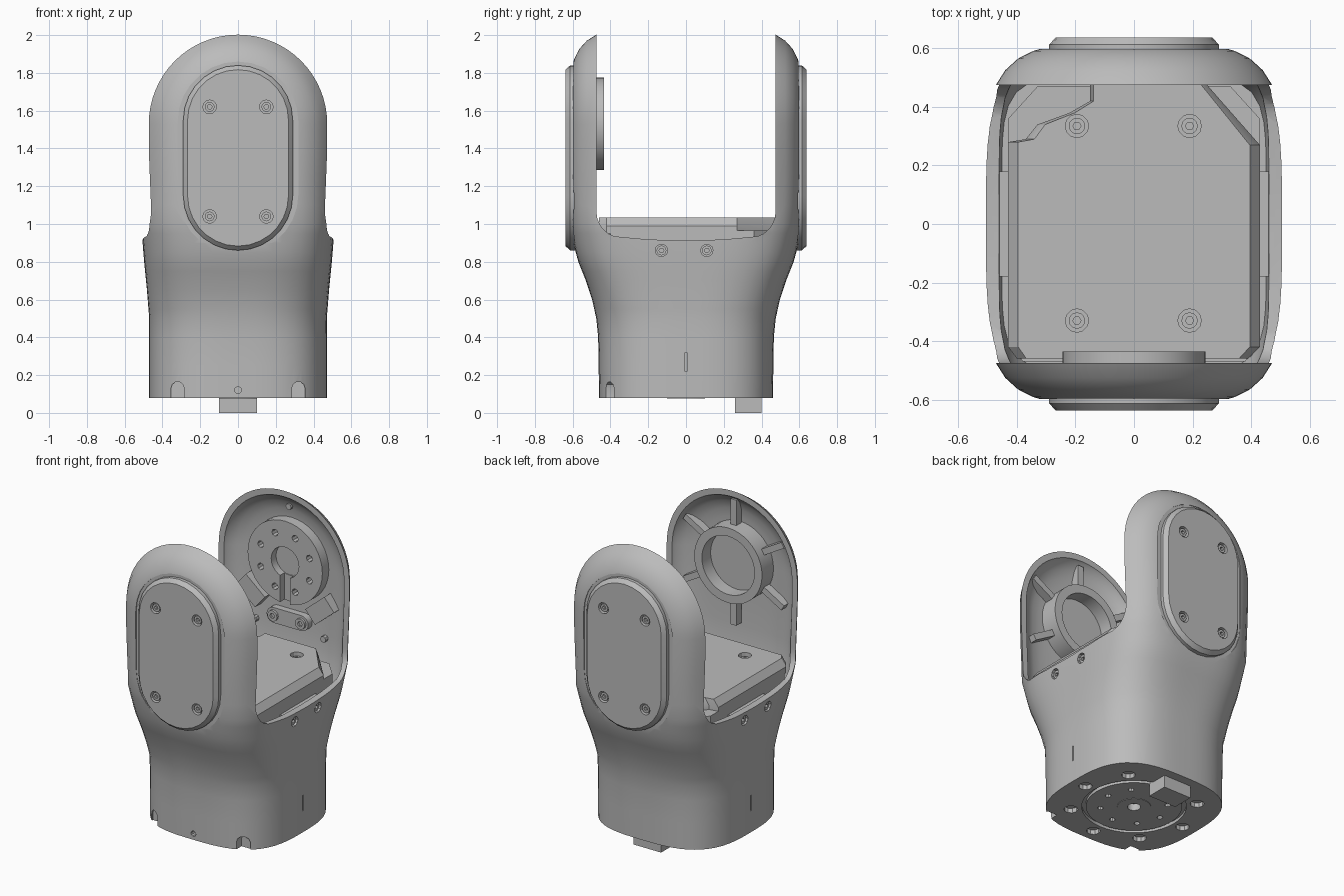
import bpy, bmesh
from math import sin, cos, pi, radians

cube = bpy.data.objects.get("Cube")
if cube:
    bpy.data.objects.remove(cube)

grey = bpy.data.materials.new("plain grey")
grey.use_nodes = True
tone = (0.5, 0.5, 0.5, 1)
grey.diffuse_color = tone
grey.node_tree.nodes["Principled BSDF"].inputs["Base Color"].default_value = tone


def loft(name, rings, cap_end=True):
    """Skin a list of equal rings; a folded last ring is welded shut instead of capped."""
    bm = bmesh.new()
    loops = [[bm.verts.new(p) for p in ring] for ring in rings]
    n = len(loops[0])
    for a, b in zip(loops, loops[1:]):
        for i in range(n):
            bm.faces.new((a[i], a[(i + 1) % n], b[(i + 1) % n], b[i]))
    bm.faces.new(loops[0])
    if cap_end:
        bm.faces.new(loops[-1])
    bmesh.ops.remove_doubles(bm, verts=bm.verts, dist=1e-5)
    bmesh.ops.recalc_face_normals(bm, faces=bm.faces)
    me = bpy.data.meshes.new(name)
    bm.to_mesh(me)
    bm.free()
    me.materials.append(grey)
    ob = bpy.data.objects.new(name, me)
    bpy.context.collection.objects.link(ob)
    return ob


def prism(name, pts, axis, lo, hi):
    """Extrude a flat outline along one axis."""
    place = {"x": lambda u, v, w: (w, u, v),
             "y": lambda u, v, w: (u, w, v),
             "z": lambda u, v, w: (u, v, w)}[axis]
    return loft(name, [[place(u, v, w) for u, v in pts] for w in (lo, hi)])


def circle(u, v, r, n=16):
    return [(u + r * cos(2 * pi * i / n), v + r * sin(2 * pi * i / n)) for i in range(n)]


def box(u0, u1, v0, v1):
    return [(u0, v0), (u1, v0), (u1, v1), (u0, v1)]


def turned(pts, angle, u, v):
    """Rotate an outline about the origin, then move it."""
    c, s = cos(angle), sin(angle)
    return [(u + c * a - s * b, v + s * a + c * b) for a, b in pts]


def stadium(r, bottom, top, n=14):
    arc = [pi * i / n for i in range(n + 1)]
    return ([(r * cos(a), top - r + r * sin(a)) for a in arc]
            + [(-r * cos(a), bottom + r - r * sin(a)) for a in arc])


def cut(ob, cutters):
    for c in cutters:
        mod = ob.modifiers.new("cut", "BOOLEAN")
        mod.object, mod.operation, mod.solver = c, "DIFFERENCE", "EXACT"
        bpy.context.view_layer.objects.active = ob
        bpy.ops.object.modifier_apply(modifier=mod.name)
        bpy.data.objects.remove(c)


def interp(table, z):
    for (z0, a), (z1, b) in zip(table, table[1:]):
        if z <= z1:
            return a + (b - a) * max(0, (z - z0) / (z1 - z0))
    return table[-1][1]


# Body tables by height: half depth, half width, squareness of the section
DEPTH = [(.08, .46), (.4, .465), (.5, .475), (.6, .497), (.7, .53), (.8, .57), (.88, .592),
         (1, .61), (1.2, .62)]
WIDTH = [(.08, .47), (.5, .47), (.65, .482), (.8, .497), (.9, .505), (1, .51)]
POWER = [(.08, 3), (.5, 3), (.9, 3.8), (1, 4.2)]
CENTRE = 1.53


def section(z, wall=0, depth_wall=0, square=None, n=72):
    d, w, p = interp(DEPTH, z), interp(WIDTH, z), interp(POWER, z)
    if z > 1:
        # Widen so that the inner rim of the arm has the wanted outline
        w = (.455 + .015 * min(1, (z - 1) / .4)) / (1 - (.48 / d) ** p) ** (1 / p)
    w, d, p = w - wall, d - depth_wall, square or p
    ring = []
    for i in range(n):
        a = 2 * pi * i / n
        c, s = cos(a), sin(a)
        k = (abs(c) ** p + abs(s) ** p) ** (-1 / p)
        ring.append((w * k * c, d * k * s, z))
    return ring


def body(name, heights, **walls):
    """Straight sections up to the arm centre, then the last one swung over the top."""
    rings = [section(z, **walls) for z in heights]
    top = rings[-1]
    for i in range(1, 17):
        a = pi / 2 * i / 16
        rings.append([(x * cos(a), y, z + abs(x) * sin(a)) for x, y, z in top])
    return loft(name, rings, cap_end=False)


# Outer shell: lofted body, hollowed, then split into two arms
levels = [.08, .25, .4, .5, .55, .6, .65, .7, .75, .8, .85, .9, .95, 1, 1.1, 1.25, 1.4, CENTRE]
shell = body("shell", levels)
cutters = [body("hollow", [z for z in levels if z >= .8], wall=.045, depth_wall=.065, square=6)]
saddle = [(-.475, 2.2), (-.475, 1.07)]
saddle += [(-.345 - .13 * cos(radians(a)), 1.07 - .14 * sin(radians(a))) for a in range(15, 90, 15)]
saddle += [(-.2, .918), (0, .912)]
saddle += [(-u, v) for u, v in reversed(saddle[:-1])]
cutters.append(prism("slot", saddle, "x", -1, 1))

# Cover recesses, side screw holes, base notches and base holes
for s in (-1, 1):
    cutters.append(prism("recess", stadium(.32, .84, 1.86), "y", s * .592, s * .8))
    cutters.append(prism("notch", circle(s * .32, .13, .035, 10), "y", -.6, -.37))
    cutters.append(prism("notch_foot", box(s * .32 - .035, s * .32 + .035, 0, .13), "y", -.6, -.37))
    for y in (-.13, .11):
        cutters.append(prism("side_hole", circle(y, .86, .033, 10), "x", s * .475, s * .6))
    cutters.append(prism("seam", box(-.004, .004, .22, .32), "x", s * .46, s * .6))
cutters.append(prism("front_hole", circle(0, .12, .018, 10), "y", -.6, -.42))
ring_groove = prism("ring_groove", circle(0, 0, .31, 40), "z", 0, .1)
cut(ring_groove, [prism("ring_core", circle(0, 0, .285, 40), "z", -.1, .2)])
cutters.append(ring_groove)
cutters.append(prism("centre_hole", circle(0, 0, .04), "z", 0, .12))
for i in range(8):
    a = 2 * pi * i / 8
    cutters.append(prism("base_bolt_hole", circle(.2 * cos(a), .2 * sin(a), .018, 8), "z", 0, .11))
    if i != 2:
        cutters.append(prism("base_outer_hole", circle(.375 * cos(a), .375 * sin(a), .042, 10), "z", 0, .11))
cut(shell, cutters)

# Base key and hub
prism("base_key", box(-.1, .1, .26, .4), "z", 0, .12)
hub = prism("base_hub", circle(0, 0, .1, 24), "z", .077, .1)
cut(hub, [prism("hub_hole", circle(0, 0, .04), "z", 0, .2)])


def screw(name, u, v, r, axis, lo, hi):
    """Hex socket screw; the socket opens at the hi end."""
    ob = prism(name, circle(u, v, r, 12), axis, lo, hi)
    mid = lo + (hi - lo) * .4
    cut(ob, [prism("socket", circle(u, v, r * .5, 6), axis, mid, hi + (hi - lo))])


# Cover plates on both arms with four sunk screws each
for s, side in ((-1, "front"), (1, "back")):
    steps = [(.29, .56), (.29, .613), (.267, .638)]
    cover = loft(side + "_cover", [[(u, s * y, v) for u, v in stadium(r, 1.15 - r, 1.55 + r)]
                                   for r, y in steps])
    spots = [(x, z) for x in (-.15, .15) for z in (1.04, 1.62)]
    cut(cover, [prism("hole", circle(x, z, .036, 12), "y", s * .605, s * .7) for x, z in spots])
    for x, z in spots:
        screw(side + "_cover_screw", x, z, .026, "y", s * .6, s * .63)

# Central block between the arms
lower = [(-.43, -.4), (-.38, -.47), (.38, -.47), (.43, -.4),
         (.43, .36), (.33, .47), (-.33, .47), (-.43, .36)]
prism("block_base", lower, "z", .78, .965)
upper = [(-.4, -.46), (.39, -.46), (.43, -.42), (.43, .27), (.25, .475),
         (-.15, .475), (-.15, .42), (-.22, .38), (-.33, .34), (-.37, .29), (-.43, .28), (-.43, -.42)]
block = loft("block_top", [[(x, y, .95) for x, y in upper], [(x, y, .99) for x, y in upper],
                           [(x * .92, y, 1.035) for x, y in upper]])
spots = [(x, y) for x in (-.195, .19) for y in (-.33, .335)]
cut(block, [prism("hole", circle(x, y, .04, 12), "z", .985, 1.1) for x, y in spots])
for x, y in spots:
    screw("block_screw", x, y, .028, "z", .98, 1.015)
for s in (-1, 1):
    prism("side_pad", box(-.18, .18, .8, .905), "x", s * .42, s * .462)

# Front arm: bearing ring with radial ribs
ring = prism("bearing_ring", circle(0, CENTRE, .245, 40), "y", -.56, -.435)
cut(ring, [prism("bore", circle(0, CENTRE, .19, 40), "y", -.525, -.3)])
for i in range(6):
    prism("arm_rib", turned(box(.23, .41, -.02, .02), radians(30 + 60 * i), 0, CENTRE),
          "y", -.545, -.49)

# Back arm: bolted flange with a keyway, stops, a tie bar and pegs
flange = prism("flange", circle(0, CENTRE, .27, 40), "y", .485, .56)
holes = [prism("bore", circle(0, CENTRE, .1, 24), "y", .4, .535),
         prism("keyway", box(-.035, .035, CENTRE - .3, CENTRE - .08), "y", .4, .53)]
for i in range(8):
    a = radians(22.5 + 45 * i)
    holes.append(prism("bolt", circle(.19 * cos(a), CENTRE + .19 * sin(a), .022, 8), "y", .4, .53))
cut(flange, holes)
for s in (-1, 1):
    prism("stop_block", turned(box(-.09, .09, -.055, .055), s * radians(40), s * .25, CENTRE - .25),
          "y", .485, .555)
    screw("tie_screw", s * .1, 1.15, .035, "y", .54, .495)
for x, z in ((-.25, 1.08), (.25, 1.08), (0, 1.88)):
    prism("arm_peg", circle(x, z, .02, 8), "y", .52, .555)
prism("tie_bar", turned(stadium(.05, -.15, .15), pi / 2, 0, 1.15), "y", .51, .56)

# Screws in the shell sides
for s in (-1, 1):
    for y in (-.13, .11):
        screw("side_screw", y, .86, .026, "x", s * .465, s * .49)

# Smooth the curved walls, keep the edges crisp
bpy.ops.object.select_all(action="DESELECT")
for ob in bpy.context.scene.objects:
    if ob.type == "MESH":
        ob.select_set(True)
        bpy.context.view_layer.objects.active = ob
bpy.ops.object.shade_smooth_by_angle(angle=radians(28))
